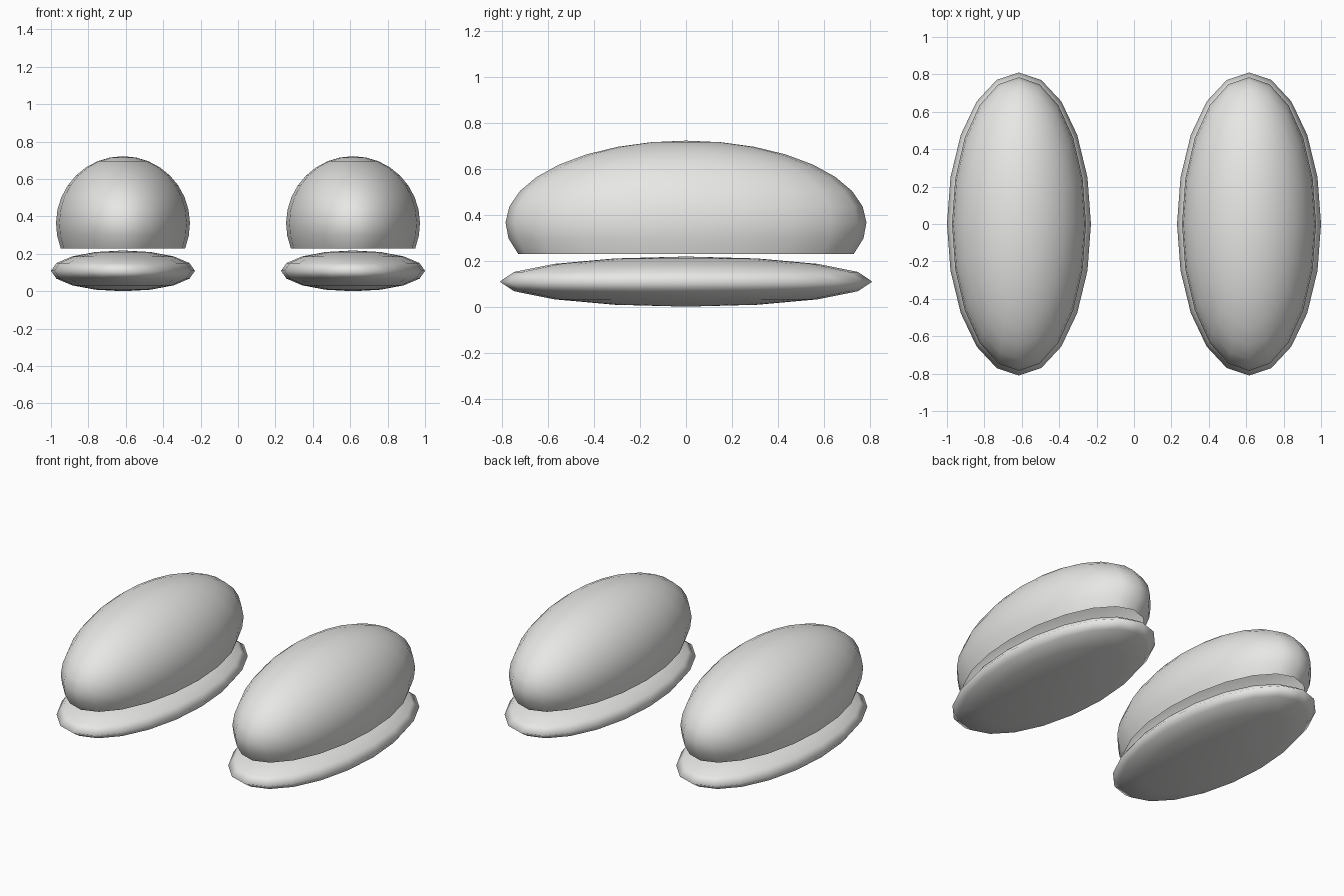
import bpy, bmesh, math

if "Cube" in bpy.data.objects:
    bpy.data.objects.remove(bpy.data.objects["Cube"])

grey = bpy.data.materials.new("light grey")
grey.diffuse_color = (0.8, 0.8, 0.79, 1)
grey.use_nodes = True
grey.node_tree.nodes["Principled BSDF"].inputs["Base Color"].default_value = grey.diffuse_color

SEGMENTS = 20


def spheroid(name, centre, radii, rings, sweep):
    """Smooth ellipsoid from the top pole down to the polar angle sweep."""
    bm = bmesh.new()
    closed = sweep > math.pi - 0.001
    top = bm.verts.new((0, 0, radii[2]))
    loops = []
    for i in range(1, rings if closed else rings + 1):
        t = sweep * i / rings
        loops.append([bm.verts.new((
            radii[0] * math.sin(t) * math.cos(2 * math.pi * k / SEGMENTS),
            radii[1] * math.sin(t) * math.sin(2 * math.pi * k / SEGMENTS),
            radii[2] * math.cos(t))) for k in range(SEGMENTS)])
    for k in range(SEGMENTS):
        n = (k + 1) % SEGMENTS
        bm.faces.new((top, loops[0][k], loops[0][n]))
        for a, b in zip(loops, loops[1:]):
            bm.faces.new((a[k], b[k], b[n], a[n]))
    if closed:
        bottom = bm.verts.new((0, 0, -radii[2]))
        for k in range(SEGMENTS):
            bm.faces.new((bottom, loops[-1][(k + 1) % SEGMENTS], loops[-1][k]))
    for f in bm.faces:
        f.smooth = True
    mesh = bpy.data.meshes.new(name)
    bm.to_mesh(mesh)
    bm.free()
    mesh.materials.append(grey)
    obj = bpy.data.objects.new(name, mesh)
    obj.location = centre
    bpy.context.collection.objects.link(obj)
    return obj


for side, x in (("left", -0.615), ("right", 0.615)):
    # flattened sole resting on the ground
    spheroid(side + "_sole", (x, 0, 0.109), (0.385, 0.81, 0.109), 8, math.pi)
    # open-bottomed domed upper hovering just above the sole
    spheroid(side + "_upper", (x, 0, 0.362), (0.358, 0.785, 0.36), 10, math.pi * 0.62)
